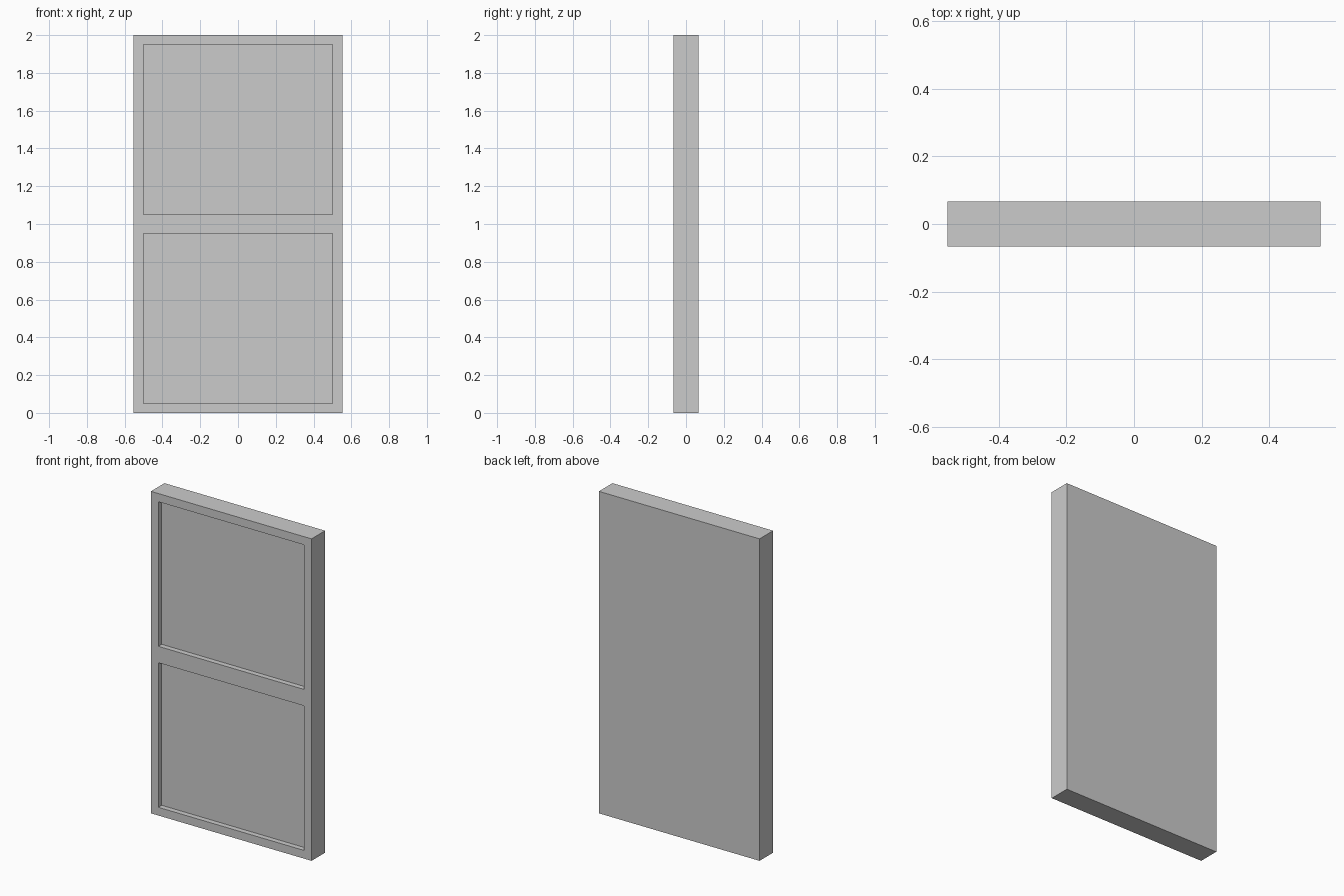
import bpy, bmesh
from mathutils import Matrix

if "Cube" in bpy.data.objects:
    bpy.data.objects.remove(bpy.data.objects["Cube"])

WIDTH, DEPTH, HEIGHT = 1.104, 0.133, 2.0
BORDER, RECESS = 0.051, 0.033

# Solid slab standing on the ground
bm = bmesh.new()
bmesh.ops.create_cube(bm, size=1, matrix=Matrix.Translation((0, 0, HEIGHT / 2))
                      @ Matrix.Diagonal((WIDTH, DEPTH, HEIGHT, 1)))

# Split the front face into an upper and a lower half
front = [f for f in bm.faces if f.normal.y < -0.9]
rails = [e for e in front[0].edges if abs(e.verts[0].co.z - e.verts[1].co.z) > 1]
bmesh.ops.subdivide_edges(bm, edges=rails, cuts=1)
bm.normal_update()

# Frame borders, then two square-sided recessed panels
panels = [f for f in bm.faces if f.normal.y < -0.9]
bmesh.ops.inset_individual(bm, faces=panels, thickness=BORDER, use_even_offset=True)
for panel in panels:
    new = bmesh.ops.extrude_discrete_faces(bm, faces=[panel])["faces"][0]
    bmesh.ops.translate(bm, verts=new.verts, vec=(0, RECESS, 0))
bmesh.ops.recalc_face_normals(bm, faces=bm.faces)

mesh = bpy.data.meshes.new("two_panel_frame")
bm.to_mesh(mesh)
bm.free()
bpy.context.collection.objects.link(bpy.data.objects.new("two_panel_frame", mesh))
